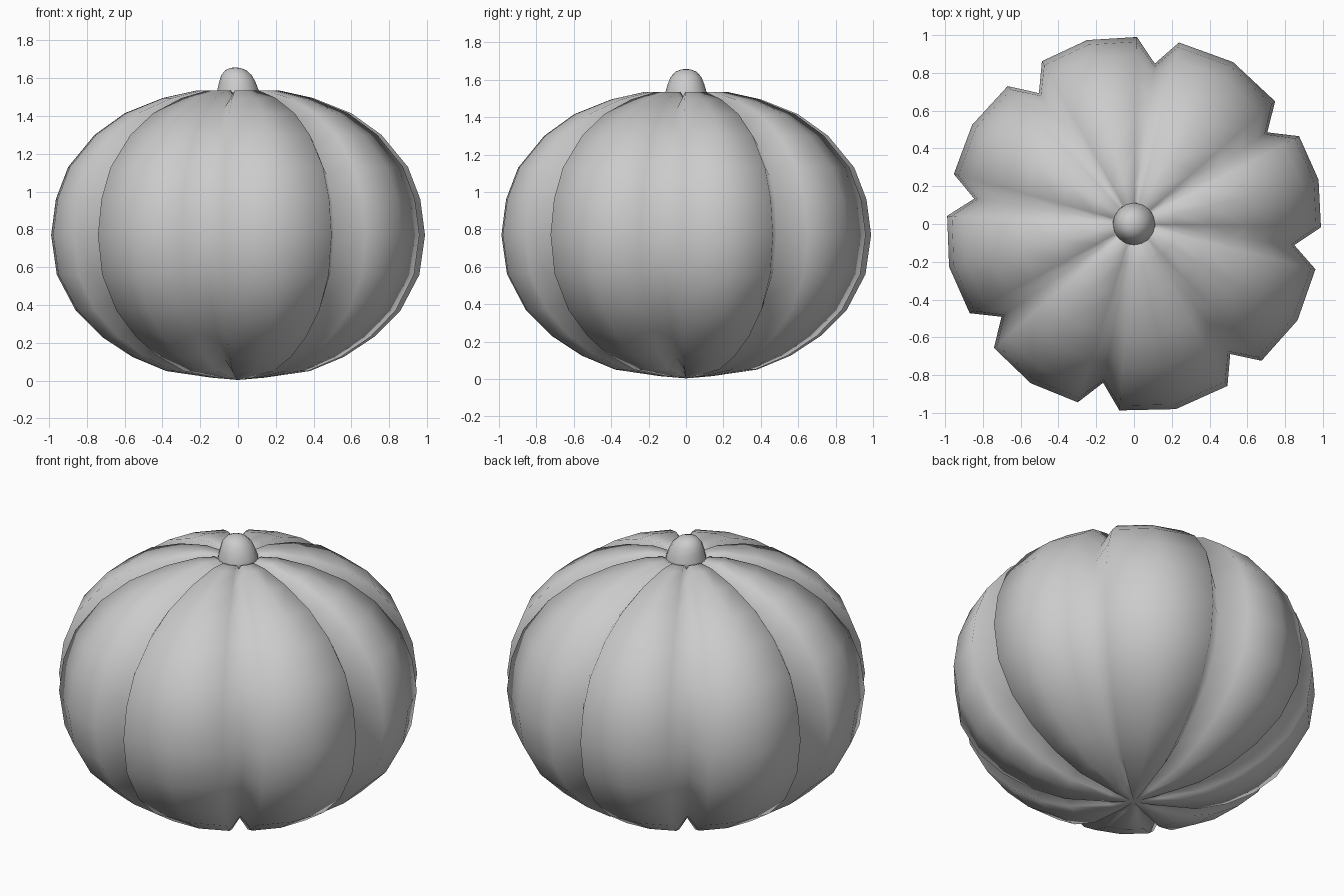
import bpy, bmesh
from math import sin, cos, radians, pi

if "Cube" in bpy.data.objects:
    bpy.data.objects.remove(bpy.data.objects["Cube"])


def loft(name, rings, bottom, top):
    """Skin a stack of equal-length vertex rings and close both ends to a point."""
    bm = bmesh.new()
    loops = [[bm.verts.new(p) for p in ring] for ring in rings]
    n = len(loops[0])
    for a, b in zip(loops, loops[1:]):
        for i in range(n):
            j = (i + 1) % n
            bm.faces.new((a[i], a[j], b[j], b[i]))
    lo, hi = bm.verts.new(bottom), bm.verts.new(top)
    for i in range(n):
        j = (i + 1) % n
        bm.faces.new((lo, loops[0][j], loops[0][i]))
        bm.faces.new((hi, loops[-1][i], loops[-1][j]))
    bmesh.ops.recalc_face_normals(bm, faces=bm.faces)
    me = bpy.data.meshes.new(name)
    bm.to_mesh(me)
    bm.free()
    for p in me.polygons:
        p.use_smooth = True
    ob = bpy.data.objects.new(name, me)
    bpy.context.collection.objects.link(ob)
    return ob


# Pumpkin body: lobe profile (radius, height, groove factor)
profile = [(0.14, 0.015, 0.95), (0.38, 0.05, 0.92), (0.56, 0.125, 0.90),
           (0.72, 0.23, 0.88), (0.86, 0.37, 0.87), (0.96, 0.56, 0.865),
           (0.99, 0.77, 0.865), (0.965, 0.96, 0.87), (0.90, 1.13, 0.88),
           (0.76, 1.30, 0.90), (0.60, 1.415, 0.915), (0.40, 1.495, 0.93),
           (0.22, 1.535, 0.94), (0.13, 1.535, 0.96), (0.08, 1.51, 0.99)]
grooves = [34.5, 82.6, 126, 171, 215, 259, 306.5, 352.5]
centre_z = 0.77

rings = []
for r, z, g in profile:
    ring = []
    for k, a in enumerate(grooves):
        nxt = grooves[(k + 1) % 8] + (360 if k == 7 else 0)
        # one groove point, then edge, crown and edge of the lobe
        for ang, f in ((a, g), (a + 6.5, 1.0), ((a + nxt) / 2, 1.015), (nxt - 6.5, 1.0)):
            t = radians(ang)
            fz = min(f, 1.0)
            ring.append((r * f * cos(t), r * f * sin(t), centre_z + (z - centre_z) * fz))
    rings.append(ring)
loft("pumpkin_body", rings, (0, 0, 0.003), (0, 0, 1.50))

# Short rounded stem, leaning slightly to the left
stem = [(0.115, 1.49, 0), (0.11, 1.535, 0), (0.098, 1.575, -0.003),
        (0.082, 1.615, -0.008), (0.055, 1.643, -0.012), (0.028, 1.654, -0.014)]
loft("stem", [[(dx + r * cos(i * pi / 8), r * sin(i * pi / 8), z) for i in range(16)]
              for r, z, dx in stem], (0, 0, 1.49), (-0.014, 0, 1.658))
